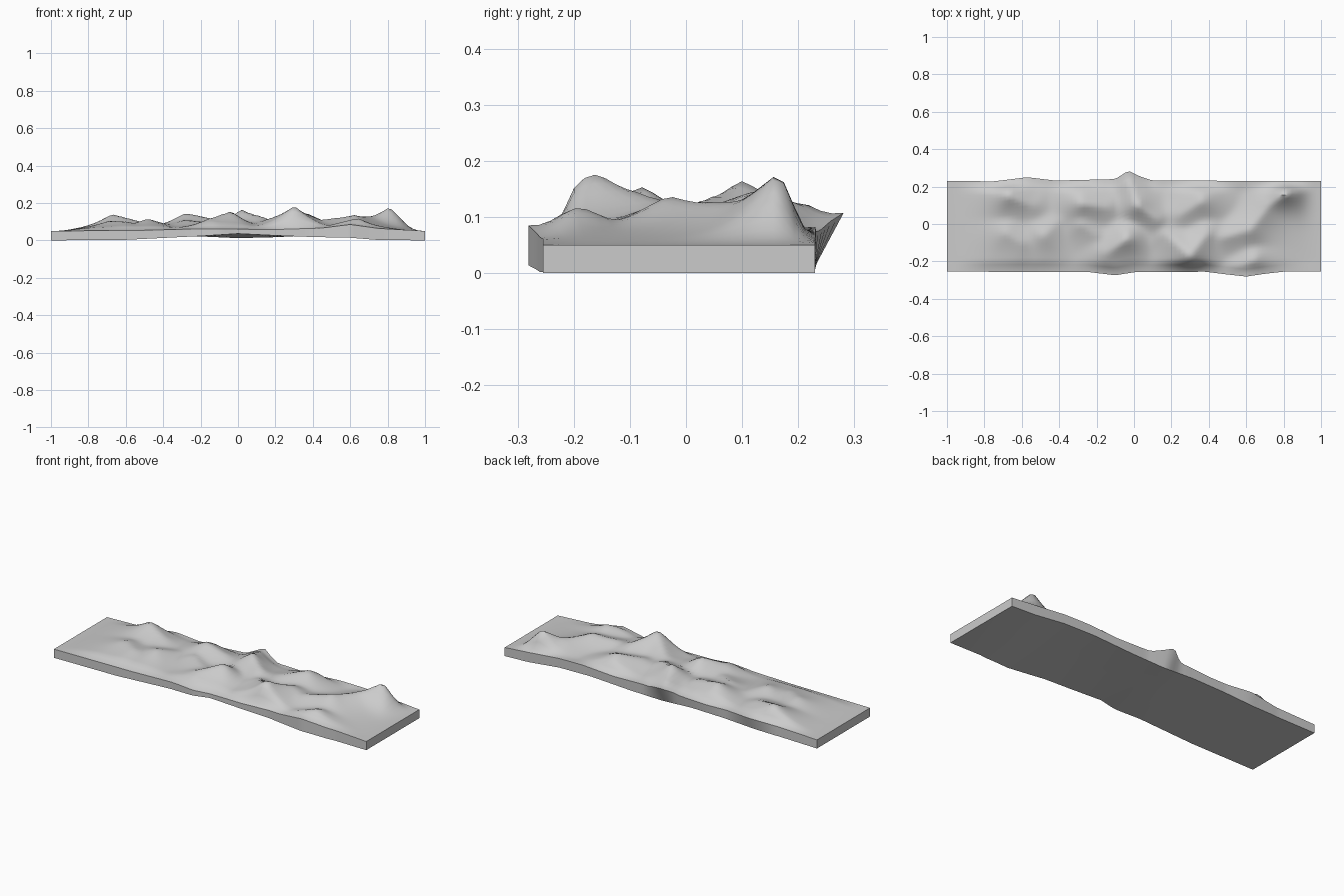
import bpy, bmesh, math
from mathutils import Vector

if "Cube" in bpy.data.objects:
    bpy.data.objects.remove(bpy.data.objects["Cube"])

NX, NY = 90, 26

def prof(pts, x):
    """Piecewise linear edge profile."""
    for (a, p), (b, q) in zip(pts, pts[1:]):
        if x <= b:
            return p + (q - p) * (x - a) / (b - a)
    return pts[-1][1]

# Long edge profiles: outline (y), top rim (z), bottom rim (z)
front_y = [(-1, -.255), (-.25, -.256), (-.1, -.274), (0, -.258), (.38, -.255), (.5, -.27), (.6, -.281), (.7, -.266), (.8, -.255), (1, -.255)]
back_y = [(-1, .23), (-.75, .228), (-.57, .25), (-.42, .232), (-.1, .24), (-.03, .285), (.03, .255), (.1, .232), (1, .23)]
front_top = [(-1, .05), (-.5, .054), (-.2, .062), (0, .06), (.2, .058), (.45, .066), (.6, .085), (.75, .064), (1, .05)]
back_top = [(-1, .05), (-.75, .058), (-.57, .07), (-.3, .066), (-.12, .075), (-.03, .11), (.08, .075), (.3, .07), (.5, .082), (.65, .08), (.85, .062), (1, .05)]
front_bot = [(-1, 0), (-.6, .003), (-.4, .013), (-.2, .023), (0, .036), (.2, .026), (.4, .018), (.6, .014), (.75, .002), (1, 0)]
back_bot = [(-1, 0), (-.6, .006), (-.4, .017), (-.2, .021), (0, .012), (.2, .017), (.45, .03), (.65, .027), (.85, .006), (1, 0)]

# Mountain ridges: start x y z, end x y z, width
ridges = [
    (-.67, .15, .14, -.55, .10, .108, .10),
    (-.68, -.05, .105, -.60, -.10, .10, .10),
    (-.48, -.06, .115, -.40, .02, .09, .11),
    (-.28, .11, .145, -.15, .09, .12, .11),
    (-.28, .00, .11, -.20, -.06, .10, .10),
    (-.04, -.08, .155, -.14, -.15, .12, .10),
    (.02, .10, .155, -.03, .24, .115, .10),
    (.02, .10, .155, .12, .03, .13, .10),
    (.30, -.165, .170, .18, -.06, .12, .11),
    (.30, -.165, .170, .38, -.06, .135, .11),
    (.36, .12, .146, .25, .05, .12, .13),
    (.62, -.03, .13, .48, -.07, .115, .10),
    (.62, -.03, .13, .72, .10, .125, .10),
    (.81, .165, .180, .72, .10, .125, .085),
    (.64, -.19, .118, .56, -.23, .10, .09),
]
BASE = .064

def smooth(t):
    t = max(0, min(1, t))
    return t * t * (3 - 2 * t)

def relief(x, y):
    """Soft maximum of all ridges."""
    total = 0
    p = Vector((x, y))
    for ax, ay, az, bx, by, bz, w in ridges:
        a, d = Vector((ax, ay)), Vector((bx - ax, by - ay))
        t = max(0, min(1, (p - a).dot(d) / d.length_squared))
        dist = (p - a - d * t).length
        h = (az + (bz - az) * t - BASE) * math.exp(-(dist / w) ** 1.3)
        total += h ** 7
    return total ** (1 / 7)

bm = bmesh.new()
top, bottom = [], []
for i in range(NX + 1):
    x = -1 + 2 * i / NX
    yf, yb = prof(front_y, x), prof(back_y, x)
    tr, br = [], []
    for j in range(NY + 1):
        v = j / NY
        y = yf + (yb - yf) * v
        rim = prof(front_top, x) * (1 - v) + prof(back_top, x) * v
        edge = smooth(min(y - yf, yb - y) / .065)
        ends = smooth((1 - abs(x)) / .14)
        base = .05 + (BASE - .05) * smooth((1 - abs(x)) / .25)
        z = rim + (base + relief(x, y) * ends - rim) * edge
        tr.append(bm.verts.new((x, y, z)))
        # Underside: bowed upwards mid-length, back bottom rim tucked in
        zb = prof(front_bot, x) * (1 - v) + prof(back_bot, x) * v
        yl = y - max(0, yb - .23) * max(0, (v - .7) / .3)
        br.append(bm.verts.new((x, yl, zb)))
    top.append(tr)
    bottom.append(br)

# Terrain and underside faces
for i in range(NX):
    for j in range(NY):
        for g in (top, bottom):
            bm.faces.new((g[i][j], g[i + 1][j], g[i + 1][j + 1], g[i][j + 1]))
# Side walls
for j in (0, NY):
    for i in range(NX):
        bm.faces.new((top[i][j], top[i + 1][j], bottom[i + 1][j], bottom[i][j]))
for i in (0, NX):
    for j in range(NY):
        bm.faces.new((top[i][j], top[i][j + 1], bottom[i][j + 1], bottom[i][j]))
bmesh.ops.recalc_face_normals(bm, faces=bm.faces)

mesh = bpy.data.meshes.new("terrain_slab")
bm.to_mesh(mesh)
bm.free()
slab = bpy.data.objects.new("terrain_slab", mesh)
bpy.context.collection.objects.link(slab)
bpy.context.view_layer.objects.active = slab
slab.select_set(True)
bpy.ops.object.shade_smooth_by_angle(angle=math.radians(50))
